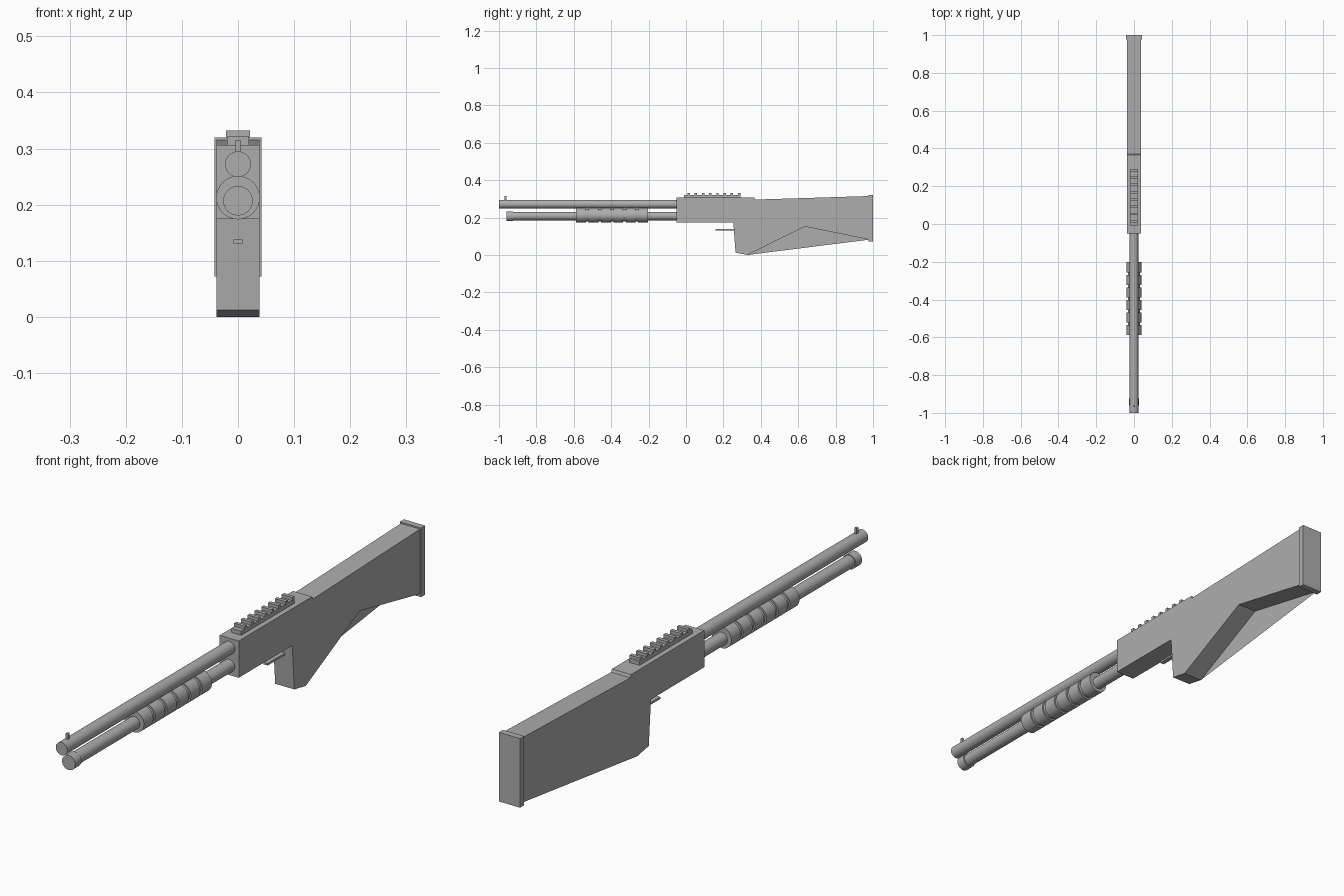
import bpy, bmesh, math

if "Cube" in bpy.data.objects:
    bpy.data.objects.remove(bpy.data.objects["Cube"])

grey = bpy.data.materials.new("grey")
grey.diffuse_color = (0.42, 0.42, 0.42, 1)
grey.use_nodes = True
grey.node_tree.nodes["Principled BSDF"].inputs["Base Color"].default_value = grey.diffuse_color


def finish(name, bm):
    bmesh.ops.recalc_face_normals(bm, faces=bm.faces)
    mesh = bpy.data.meshes.new(name)
    bm.to_mesh(mesh)
    bm.free()
    mesh.materials.append(grey)
    ob = bpy.data.objects.new(name, mesh)
    bpy.context.collection.objects.link(ob)
    return ob


def box(name, x, y0, y1, z0, z1):
    """Box centred on x = 0 with half width x."""
    bm = bmesh.new()
    bmesh.ops.create_cube(bm, size=1)
    for v in bm.verts:
        v.co = (v.co.x * 2 * x, y0 if v.co.y < 0 else y1, z0 if v.co.z < 0 else z1)
    return finish(name, bm)


def rod(name, r, y0, y1, z, sides=32):
    """Smooth cylinder along y."""
    bpy.ops.mesh.primitive_cylinder_add(vertices=sides, radius=r, depth=y1 - y0,
                                        location=(0, (y0 + y1) / 2, z),
                                        rotation=(math.pi / 2, 0, 0))
    ob = bpy.context.object
    ob.name = name
    ob.data.materials.append(grey)
    bpy.ops.object.shade_smooth_by_angle(angle=math.radians(30))


# Receiver, grip and stock: one side profile (y, z) extruded across x
W = 0.038
profile = [(-0.05, 0.174), (-0.05, 0.306), (0.366, 0.306), (0.37, 0.296),
           (0.98, 0.315), (0.98, 0.082), (0.635, 0.152), (0.33, 0.0),
           (0.265, 0.012), (0.253, 0.174)]
bm = bmesh.new()
face = bm.faces.new([bm.verts.new((-W, y, z)) for y, z in profile])
ext = bmesh.ops.extrude_face_region(bm, geom=[face], use_keep_orig=True)
for v in ext["geom"]:
    if isinstance(v, bmesh.types.BMVert):
        v.co.x = W
finish("receiver_and_stock", bm)

# Web that closes the notch under the stock on the left side only
bm = bmesh.new()
bm.faces.new([bm.verts.new((-W, y, z)) for y, z in profile[5:8]])
finish("stock_left_web", bm)

# Butt pad
box("butt_pad", 0.042, 0.977, 1.0, 0.072, 0.32)

# Barrel, magazine tube and cap
rod("barrel", 0.023, -1.0, -0.04, 0.272)
rod("magazine_tube", 0.0225, -0.95, -0.04, 0.208)
rod("magazine_cap", 0.0263, -0.96, -0.925, 0.207)

# Ribbed pump grip
rod("pump_core", 0.033, -0.585, -0.205, 0.2125)
for i in range(6):
    y = -0.588 + i * 0.0665
    rod(f"pump_ring_{i + 1}", 0.0387, y, y + 0.053, 0.2125)

# Top rail with cross teeth
box("rail_base", 0.0195, -0.01, 0.292, 0.3, 0.321)
for i in range(8):
    y = 0.008 + i * 0.0385
    box(f"rail_tooth_{i + 1}", 0.021, y, y + 0.013, 0.32, 0.332)

# Front sight and trigger
box("front_sight", 0.0045, -0.97, -0.96, 0.29, 0.315)
box("trigger", 0.008, 0.157, 0.26, 0.131, 0.138)
